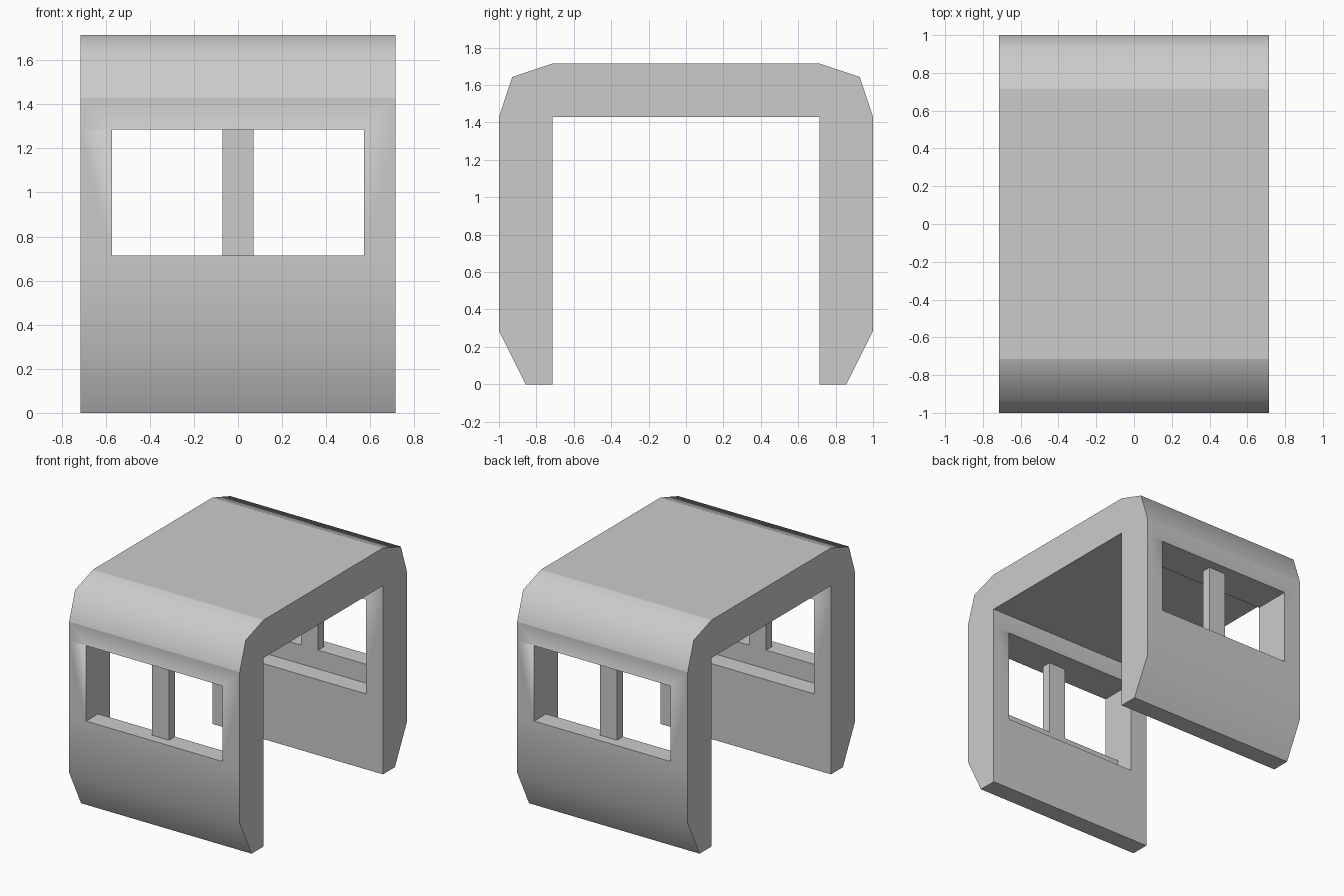
import bpy, bmesh
from math import radians

if "Cube" in bpy.data.objects:
    bpy.data.objects.remove(bpy.data.objects["Cube"])

U = 1 / 7            # module the whole cab is laid out on
HALF = 5 * U         # half length along x


def extrude_profile(name, pts, half):
    """Extrude a closed (y, z) outline symmetrically along x."""
    bm = bmesh.new()
    face = bm.faces.new([bm.verts.new((-half, y, z)) for y, z in pts])
    ext = bmesh.ops.extrude_face_region(bm, geom=[face])
    verts = [g for g in ext["geom"] if isinstance(g, bmesh.types.BMVert)]
    bmesh.ops.translate(bm, verts=verts, vec=(2 * half, 0, 0))
    bmesh.ops.recalc_face_normals(bm, faces=bm.faces[:])
    me = bpy.data.meshes.new(name)
    bm.to_mesh(me)
    bm.free()
    ob = bpy.data.objects.new(name, me)
    bpy.context.collection.objects.link(ob)
    return ob


# Arched shell: chamfered outside, square inside
outer = [(5 * U, 0), (6 * U, 0), (1, 2 * U), (1, 10 * U),
         (6.5 * U, 11.5 * U), (5 * U, 12 * U)]
right = [(5 * U, 10 * U)] + outer
shell = extrude_profile("cab_shell", right + [(-y, z) for y, z in reversed(right)], HALF)

# Window openings, with a lowered inner half of the sill
opening = [(1.1, 5 * U), (1.1, 9 * U), (0.6, 9 * U), (0.6, 4 * U),
           (6 * U, 4 * U), (6 * U, 5 * U)]
cutters = []
for s in (-1, 1):
    cut = extrude_profile("window_cutter", [(s * y, z) for y, z in opening], 4 * U)
    cut.hide_render = True
    cutters.append(cut)
    mod = shell.modifiers.new("window", 'BOOLEAN')
    mod.operation, mod.solver, mod.object = 'DIFFERENCE', 'EXACT', cut

bpy.context.view_layer.update()
dg = bpy.context.evaluated_depsgraph_get()
bm = bmesh.new()
bm.from_mesh(bpy.data.meshes.new_from_object(shell.evaluated_get(dg)))
shell.modifiers.clear()
for cut in cutters:
    bpy.data.objects.remove(cut)

# Wall loops at the window heights keep the shading clean
for z in (5 * U, 9 * U):
    bmesh.ops.bisect_plane(bm, geom=bm.verts[:] + bm.edges[:] + bm.faces[:],
                           plane_co=(0, 0, z), plane_no=(0, 0, 1))

# Smooth chamfers, with crisp borders at the roof and wall
for f in bm.faces:
    f.smooth = True
for e in bm.edges:
    crisp = all(abs(abs(v.co.y) - y) < 1e-3 and abs(v.co.z - z) < 1e-3
                for v in e.verts for y, z in [(1, 10 * U)]) or \
            all(abs(abs(v.co.y) - 5 * U) < 1e-3 and abs(v.co.z - 12 * U) < 1e-3
                for v in e.verts)
    e.smooth = not crisp and e.calc_face_angle(0) < radians(60)
bm.to_mesh(shell.data)
bm.free()

# Window posts
for s, side in ((-1, "front"), (1, "back")):
    ys = (s * 6 * U, s * 6.5 * U)
    extrude_profile(side + "_window_post",
                    [(ys[0], 5 * U), (ys[1], 5 * U), (ys[1], 9 * U), (ys[0], 9 * U)], U / 2)
